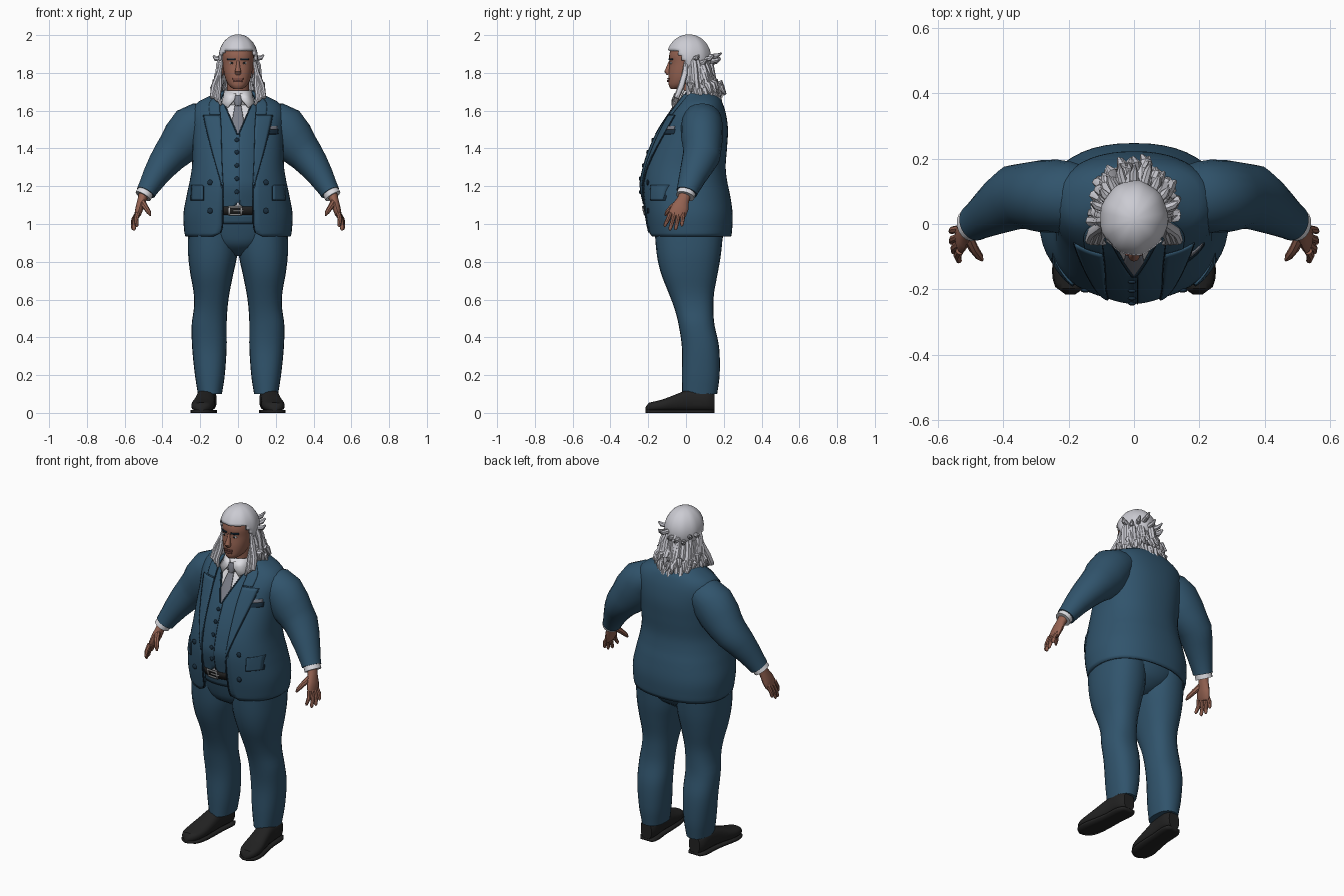
import bpy, bmesh, math, random
from mathutils import Vector

if "Cube" in bpy.data.objects:
    bpy.data.objects.remove(bpy.data.objects["Cube"])
random.seed(4)
C, S, PI = math.cos, math.sin, math.pi


def mat(name, r, g, b):
    m = bpy.data.materials.new(name)
    m.diffuse_color = (r, g, b, 1)
    m.use_nodes = True
    m.node_tree.nodes["Principled BSDF"].inputs["Base Color"].default_value = m.diffuse_color
    return m


SUIT = mat("suit blue", 0.030, 0.088, 0.150)
TRIM = mat("dark navy", 0.010, 0.028, 0.050)
SKIN = mat("skin", 0.30, 0.125, 0.085)
LIPS = mat("lip brown", 0.20, 0.075, 0.06)
HAIR = mat("silver hair", 0.60, 0.60, 0.65)
WHITE = mat("shirt white", 0.72, 0.72, 0.76)
GREY = mat("tie grey", 0.20, 0.21, 0.25)
BLACK = mat("black leather", 0.016, 0.016, 0.016)
METAL = mat("buckle silver", 0.45, 0.45, 0.45)


def finish(name, bm, m, mirror=False, thick=0.0):
    bmesh.ops.recalc_face_normals(bm, faces=bm.faces)
    me = bpy.data.meshes.new(name)
    bm.to_mesh(me)
    bm.free()
    o = bpy.data.objects.new(name, me)
    bpy.context.collection.objects.link(o)
    me.materials.append(m)
    if thick:
        mod = o.modifiers.new("thickness", 'SOLIDIFY')
        mod.thickness, mod.offset = thick, 0
    if mirror:
        o.modifiers.new("mirror", 'MIRROR')
    return o


def loft(name, rings, m, closed=True, caps=True, **kw):
    bm = bmesh.new()
    vs = [[bm.verts.new(p) for p in r] for r in rings]
    n = len(vs[0])
    for a, b in zip(vs, vs[1:]):
        for i in range(n if closed else n - 1):
            j = (i + 1) % n
            bm.faces.new((a[i], a[j], b[j], b[i]))
    if closed and caps:
        bm.faces.new(vs[0])
        bm.faces.new(vs[-1])
    return finish(name, bm, m, **kw)


def sample(t, z):
    """Smooth interpolation of table rows keyed by their first value."""
    z = min(max(z, t[0][0]), t[-1][0])
    i = max(k for k in range(len(t) - 1) if t[k][0] <= z)
    a, b = t[i], t[i + 1]
    p, q = t[max(i - 1, 0)], t[min(i + 2, len(t) - 1)]
    h = b[0] - a[0]
    u = (z - a[0]) / h
    out = []
    for k in range(1, len(a)):
        ma = (b[k] - p[k]) / (b[0] - p[0]) * h
        mb = (q[k] - a[k]) / (q[0] - a[0]) * h
        out.append((2*u**3 - 3*u*u + 1)*a[k] + (u**3 - 2*u*u + u)*ma
                   + (3*u*u - 2*u**3)*b[k] + (u**3 - u*u)*mb)
    return out


def zs(t, n):
    return [t[0][0] + (t[-1][0] - t[0][0]) * i / n for i in range(n + 1)]


def pw(v, e):
    return math.copysign(abs(v) ** e, v)


def section(z, hx, yf, yb, n, t0=0.0, steps=32, cx=0.0):
    """Superellipse cross-section; t0 leaves a gap at the front."""
    ym, d = (yf + yb) / 2, (yb - yf) / 2
    out = []
    for i in range(steps + (1 if t0 else 0)):
        t = t0 + (2 * PI - 2 * t0) * i / steps
        out.append((cx + hx * pw(S(t), 2 / n), ym - d * pw(C(t), 2 / n), z))
    return out


def front(t, n):
    def f(x, z):
        hx, yf, yb = sample(t, z)[:3]
        return (yf + yb) / 2 - (yb - yf) / 2 * max(0, 1 - abs(x / hx) ** n) ** (1 / n)
    return f


def patch(name, surf, z0, z1, xa, xb, m, off=0.004, mirror=False, nz=16, nx=6, thick=0.006):
    """Plate that follows a front surface between two edge curves x(z)."""
    rows = []
    for i in range(nz + 1):
        z = z0 + (z1 - z0) * i / nz
        a, b = xa(z), xb(z)
        xs = [a + (b - a) * j / nx for j in range(nx + 1)]
        rows.append([(x, surf(x, z) - off, z) for x in xs])
    return loft(name, rows, m, closed=False, mirror=mirror, thick=thick)


def tube(name, path, m, sides=12, mirror=False):
    """Path rows: x, y, z, radius toward y, radius across."""
    P = [Vector(p[:3]) for p in path]
    rings = []
    for i, p in enumerate(path):
        t = (P[min(i + 1, len(P) - 1)] - P[max(i - 1, 0)]).normalized()
        u = Vector((0, 1, 0)) if abs(t.y) < 0.9 else Vector((1, 0, 0))
        u = (u - t * u.dot(t)).normalized()
        v = t.cross(u)
        rings.append([P[i] + u * p[3] * C(2*PI*k/sides) + v * p[4] * S(2*PI*k/sides) for k in range(sides)])
    return loft(name, rings, m, mirror=mirror)


def ball(name, c, r, m, mirror=False, seg=14):
    bm = bmesh.new()
    bmesh.ops.create_uvsphere(bm, u_segments=seg, v_segments=seg // 2 + 1, radius=1)
    for v in bm.verts:
        v.co = Vector([c[k] + v.co[k] * r[k] for k in range(3)])
    return finish(name, bm, m, mirror=mirror)


def curve(*pts):
    return lambda z: sample(pts, z)[0]


# Trousers: two legs and the hips (z, inner x, outer x, front, back)
LEG = [(.10, .085, .212, -.02, .165), (.2, .07, .228, -.022, .178), (.35, .06, .243, -.022, .175),
       (.47, .06, .245, -.04, .15), (.55, .056, .234, -.06, .145), (.63, .046, .234, -.09, .148),
       (.74, .024, .253, -.133, .168), (.84, .004, .264, -.155, .185), (1.0, .003, .262, -.168, .2)]
rings = []
for z in zs(LEG, 30):
    a, b, f, k = sample(LEG, z)
    rings.append(section(z, (b - a) / 2, f, k, 2.3, steps=24, cx=(a + b) / 2))
loft("trouser_leg", rings, SUIT, mirror=True)
HIP = [(.83, .05, -.06, .1), (.88, .16, -.14, .17), (.95, .24, -.17, .2), (1.06, .25, -.195, .2)]
loft("trouser_hips", [section(z, *sample(HIP, z), 2.2) for z in zs(HIP, 10)], SUIT)

# Shoes, lofted from heel to toe (y, centre x, half width, height)
SHOE = [(-.215, .195, .012, .03), (-.205, .194, .035, .05), (-.17, .191, .054, .06), (-.12, .186, .06, .073),
        (-.05, .177, .055, .10), (.02, .17, .05, .125), (.12, .163, .05, .125), (.15, .16, .035, .11)]
rings = []
for y in zs(SHOE, 20):
    cx, w, h = sample(SHOE, y)
    rings.append([(cx + w * pw(C(2*PI*k/18), .8), y, .008 + (h - .008) * (.5 + .5 * pw(S(2*PI*k/18), .75)))
                  for k in range(18)])
loft("shoe", rings, BLACK, mirror=True)
loft("shoe_sole", [[(sample(SHOE, y)[0] + s * (sample(SHOE, y)[1] + .003), y, .007) for s in (-1, -.3, .3, 1)]
                   for y in zs(SHOE, 16)], BLACK, closed=False, mirror=True, thick=.014)

# Shirt body with vest, belt and tie laid over it (z, half width, front, back)
BODY = [(1.0, .25, -.19, .2), (1.1, .25, -.215, .2), (1.2, .24, -.234, .19), (1.27, .22, -.225, .18),
        (1.36, .21, -.2, .18), (1.46, .2, -.158, .18), (1.55, .19, -.108, .18), (1.62, .16, -.063, .16),
        (1.68, .085, -.035, .11)]
bodyf = front(BODY, 1.8)
loft("shirt_body", [section(z, *sample(BODY, z), 1.8) for z in zs(BODY, 24) if z > 1.04], WHITE)
patch("vest", bodyf, 1.075, 1.65, lambda z: max(0, (1.11 - z) * 1.2, (z - 1.475) * .43),
      lambda z: .125, SUIT, off=.007, mirror=True, nz=40)
patch("vest_neck_edge", bodyf, 1.475, 1.64, lambda z: (z - 1.475) * .43, lambda z: (z - 1.475) * .43 + .007,
      TRIM, off=.0105, mirror=True, nx=1)
patch("vest_front_seam", bodyf, 1.11, 1.475, lambda z: .009, lambda z: .0115, TRIM, off=.009, nx=1)
for z in (1.17, 1.24, 1.31, 1.38, 1.445):
    ball("vest_button", (-.006, bodyf(0, z) - .012, z), (.012, .006, .012), TRIM)
patch("fly_front", bodyf, 1.0, 1.055, lambda z: -.12, lambda z: .12, SUIT, off=.004, nz=3)
patch("belt", bodyf, 1.048, 1.092, lambda z: -.14, lambda z: .14, BLACK, off=.011, nz=2, nx=16)
for n, z0, z1, x0, x1 in (("top", 1.086, 1.094, -.05, .02), ("bottom", 1.046, 1.054, -.05, .02),
                          ("left", 1.046, 1.094, -.05, -.042), ("right", 1.046, 1.094, .012, .02),
                          ("prong", 1.067, 1.073, -.025, .03)):
    patch("buckle_" + n, bodyf, z0, z1, lambda z: x0, lambda z: x1, METAL, off=.018, nz=2)
patch("tie", bodyf, 1.46, 1.64, curve((1.46, -.03), (1.53, -.032), (1.64, -.014)),
      curve((1.46, .03), (1.53, .032), (1.64, .014)), GREY, off=.006)
tube("tie_knot", [(0, -.062, 1.625, .014, .014), (0, -.06, 1.65, .018, .024), (0, -.05, 1.678, .016, .028)], GREY)
loft("shirt_collar", [section(z, r, .03 - r * 1.05, .03 + r, 2) for z, r in ((1.63, .085), (1.66, .08), (1.705, .07))],
     WHITE, caps=False, thick=.008)
loft("collar_point", [[(.012, -.06, 1.69), (.018, -.07, 1.66), (.055, -.07, 1.615)],
                      [(.07, -.01, 1.71), (.078, -.03, 1.67), (.085, -.05, 1.64)]],
     WHITE, closed=False, mirror=True, thick=.007)

# Open jacket (z, half width, front, back, half opening)
JACKET = [(.935, .272, -.19, .232, .13), (.955, .277, -.195, .236, .09), (1.05, .282, -.212, .24, .08),
          (1.15, .265, -.224, .227, .078), (1.22, .25, -.224, .212, .08), (1.3, .237, -.21, .203, .085),
          (1.4, .235, -.175, .21, .088), (1.5, .236, -.13, .215, .09), (1.58, .24, -.085, .205, .095),
          (1.635, .215, -.045, .188, .098), (1.675, .14, -.02, .165, .085), (1.70, .095, -.01, .12, .07)]
jackf = front(JACKET, 2.3)
rings = []
for z in zs(JACKET, 42):
    hx, yf, yb, xo = sample(JACKET, z)
    rings.append(section(z, hx, yf, yb, 2.3, t0=math.asin((min(xo / hx, .95)) ** 1.15), steps=44))
loft("jacket", rings, SUIT, closed=False, thick=.014)
OPEN = [(r[0], r[4]) for r in JACKET]
edge = lambda z: sample(OPEN, z)[0]
patch("jacket_edge", jackf, .955, 1.66, lambda z: edge(z) - .002, lambda z: edge(z) + .004, TRIM,
      off=.009, mirror=True, nz=40, nx=1)
lapel = curve((1.2, .082), (1.3, .112), (1.42, .145), (1.53, .172), (1.575, .18))
patch("lapel", jackf, 1.2, 1.575, edge, lapel, SUIT, off=.013, mirror=True, nz=24)
patch("lapel_edge", jackf, 1.2, 1.575, lapel, lambda z: lapel(z) + .004, TRIM, off=.011, mirror=True, nz=24, nx=1)
patch("jacket_collar", jackf, 1.58, 1.685, edge, curve((1.58, .15), (1.64, .15), (1.685, .11)), SUIT,
      off=.012, mirror=True)
for z in (1.07, 1.22):
    ball("jacket_button", (.148, jackf(.148, z) - .01, z), (.015, .007, .015), TRIM, mirror=True)
# Pocket flaps and breast pocket
patch("pocket_flap_shadow", jackf, 1.125, 1.2, lambda z: .182, lambda z: .25, TRIM, off=.010, mirror=True)
patch("pocket_flap", jackf, 1.13, 1.205, lambda z: .186, lambda z: .246, SUIT, off=.016, mirror=True)
patch("breast_pocket", jackf, 1.475, 1.5, lambda z: .145, lambda z: .213, TRIM, off=.010, nz=4)
patch("pocket_square", jackf, 1.5, 1.518, lambda z: .15, lambda z: .208, GREY, off=.011, nz=4)

# Sleeves, shirt cuffs and hands
tube("sleeve", [(.13, .085, 1.57, .085, .07), (.19, .085, 1.55, .105, .1), (.235, .085, 1.515, .112, .122),
                (.285, .085, 1.45, .11, .12), (.325, .086, 1.40, .102, .106), (.362, .082, 1.36, .1, .094),
                (.4, .06, 1.31, .088, .082), (.44, .035, 1.25, .073, .068), (.475, .012, 1.19, .06, .055),
                (.488, .004, 1.167, .057, .052)], SUIT, sides=20, mirror=True)
tube("shirt_cuff", [(.48, .008, 1.185, .048, .044), (.503, -.004, 1.147, .05, .045)], WHITE, 16, True)
tube("palm", [(.496, -.002, 1.165, .032, .028), (.508, -.015, 1.13, .032, .024), (.52, -.03, 1.09, .045, .022),
              (.53, -.045, 1.055, .047, .018), (.534, -.05, 1.04, .04, .012)], SKIN, 14, True)
for n, y0, y1, x1, z1 in (("index", -.082, -.112, .535, .985), ("middle", -.06, -.085, .55, .965),
                          ("ring", -.037, -.055, .557, .968), ("little", -.015, -.022, .558, .988)):
    x0, z0 = .532, 1.058
    tube(n + "_finger", [(x0, y0, z0, .012, .013), (x0*.4 + x1*.6 + .006, y0*.5 + y1*.5, z0*.5 + z1*.5, .0115, .012),
                         (x1, y1, z1 + .008, .009, .009), (x1, y1, z1, .004, .004)], SKIN, 8, True)
tube("thumb", [(.51, -.035, 1.12, .016, .018), (.49, -.075, 1.09, .015, .015), (.472, -.1, 1.062, .012, .012),
               (.464, -.11, 1.045, .005, .005)], SKIN, 8, True)

# Head and face (z, half width, front, back)
HEAD = [(1.715, .025, -.08, -.02), (1.73, .045, -.09, .02), (1.76, .063, -.092, .06), (1.8, .074, -.092, .085),
        (1.85, .081, -.087, .105), (1.9, .083, -.088, .11), (1.95, .07, -.065, .1), (1.98, .035, -.02, .06)]
facef = front(HEAD, 2.2)
loft("head", [section(z, *sample(HEAD, z), 2.2) for z in zs(HEAD, 24)], SKIN)
tube("neck", [(0, .035, 1.62, .06, .062), (0, .025, 1.7, .056, .058), (0, .02, 1.77, .056, .058)], SKIN, 16)
tube("nose", [(0, -.083, 1.865, .006, .007), (0, -.092, 1.83, .012, .011), (0, -.097, 1.807, .018, .018),
              (0, -.09, 1.793, .012, .015)], SKIN, 10)
patch("upper_lip", facef, 1.765, 1.774, lambda z: -.027, lambda z: .027, LIPS, off=.004, nz=3)
patch("lower_lip", facef, 1.752, 1.763, lambda z: -.023, lambda z: .023, LIPS, off=.005, nz=3)
ball("eye", (.033, facef(.033, 1.852) + .002, 1.852), (.014, .006, .006), WHITE, True)
ball("iris", (.033, facef(.033, 1.852) - .003, 1.852), (.006, .003, .006), BLACK, True)
patch("eyebrow", facef, 1.869, 1.877, lambda z: .014, lambda z: .055, TRIM, off=.003, mirror=True, nz=2)
ball("ear", (.083, .015, 1.82), (.012, .02, .034), SKIN, True)

# Swept-back hair cap, trimmed along the hairline
bm = bmesh.new()
bmesh.ops.create_uvsphere(bm, u_segments=36, v_segments=28, radius=1)
for v in bm.verts:
    w = 1 + .015 * S(9 * math.atan2(v.co.x, v.co.y))
    v.co = Vector((v.co.x * .098 * w, .015 + v.co.y * .112 * w, 1.88 + v.co.z * .118))
low = [v for v in bm.verts if v.co.z < max(1.76, 1.915 - 1.5 * max(0, v.co.y + .06))]
bmesh.ops.delete(bm, geom=low, context='VERTS')
finish("hair_cap", bm, HAIR, thick=.012)
# Long locks falling around the sides and back
for i in range(44):
    a = math.radians(-12 + 204 * (i % 22) / 21 + random.uniform(-4, 4))
    lo = i // 22
    c, s = C(a), S(a)
    r = random.uniform(.014, .019)
    zt = random.uniform(1.83, 1.9) - .05 * lo
    zb = random.uniform(1.62, 1.68) + .04 * lo
    k = random.uniform(.9, 1.05) + .06 * lo
    tube("hair_lock", [(.085*c, .03 + .08*s, zt, r*.7, r*.7), (.102*c*k, .035 + .1*s*k, zt - .05, r, r),
                       (.108*c*k, .04 + .115*s*k, (zt + zb)/2 - .02, r*1.05, r),
                       (.122*c*k + random.uniform(-.01, .01), .045 + .135*s*k, zb + .04, r, r),
                       (.128*c*k + random.uniform(-.01, .01), .05 + .15*s*k, zb, r*.35, r*.35)], HAIR, 7)
# Short upturned tufts at the back of the crown
for i in range(9):
    a = math.radians(10 + 160 * i / 8)
    k = random.uniform(.95, 1.15)
    z = 1.87 + random.uniform(-.03, .02)
    tube("hair_tuft", [(.08*C(a), .03 + .08*S(a), z, .014, .014), (.11*C(a)*k, .035 + .12*S(a)*k, z + .005, .013, .013),
                       (.122*C(a)*k, .04 + .138*S(a)*k, z + .02, .005, .005)], HAIR, 7)
# Front locks resting on the lapels
for x, z in ((.098, 1.63), (.115, 1.65), (.128, 1.67)):
    tube("front_lock", [(.088, .0, 1.86, .01, .01), (.1, -.005, 1.8, .016, .014), (x, -.025, 1.73, .017, .015),
                        (x + .008, -.05, 1.67, .015, .014), (x - .008, -.06, z, .006, .006)], HAIR, 8, True)

bpy.ops.object.select_all(action='SELECT')
bpy.context.view_layer.objects.active = bpy.data.objects["jacket"]
bpy.ops.object.shade_smooth_by_angle(angle=math.radians(40))
